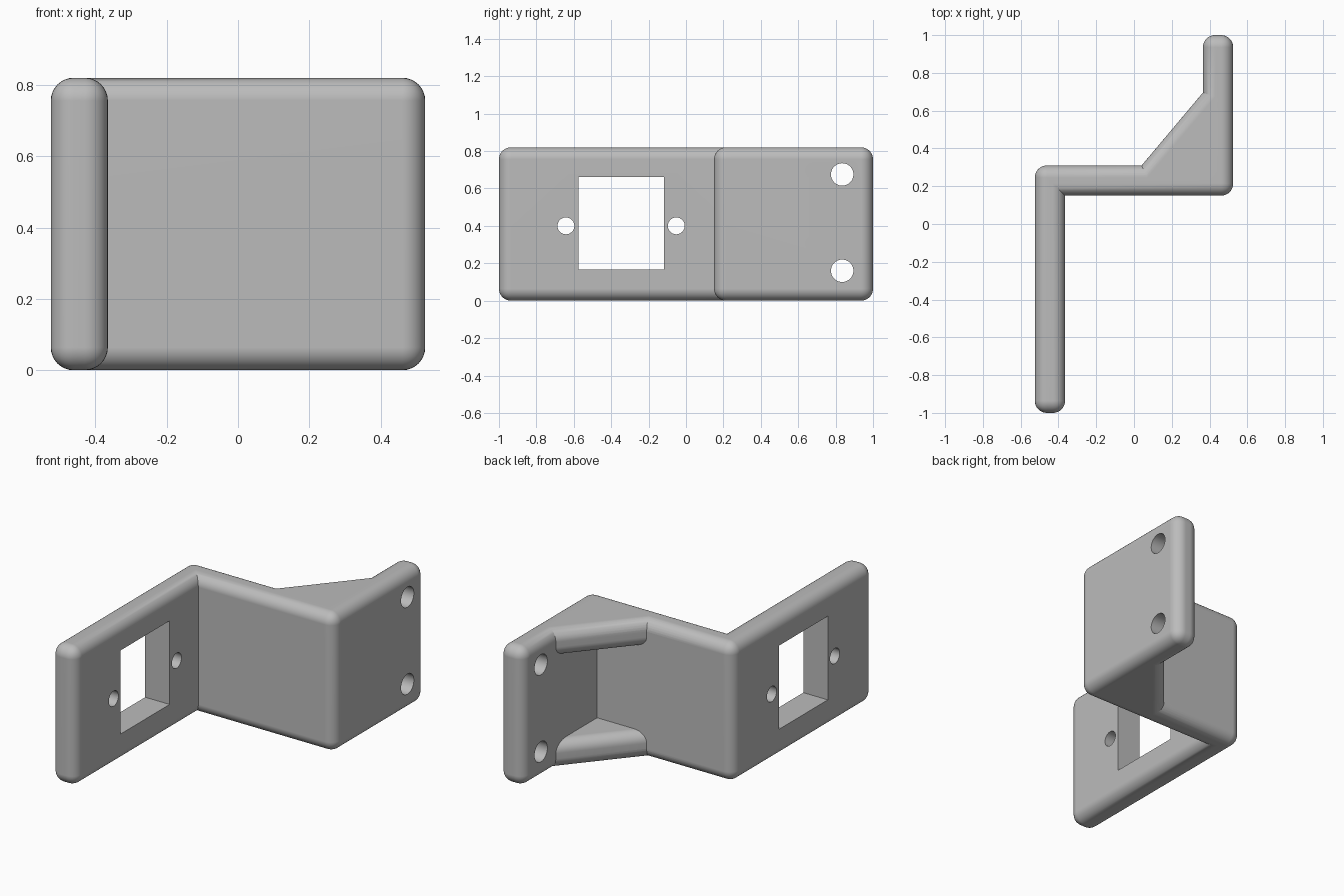
import bpy, bmesh, math
from mathutils import Matrix, Vector

cube = bpy.data.objects.get("Cube")
if cube:
    bpy.data.objects.remove(cube, do_unlink=True)

HEIGHT, WALL, ROUND = 0.82, 0.16, 0.064

grey = bpy.data.materials.new("plain grey")
grey.use_nodes = True
COLOUR = (0.5, 0.5, 0.5, 1)
grey.diffuse_color = COLOUR
grey.node_tree.nodes["Principled BSDF"].inputs["Base Color"].default_value = COLOUR


def make_object(name, bm):
    bmesh.ops.recalc_face_normals(bm, faces=bm.faces[:])
    mesh = bpy.data.meshes.new(name)
    bm.to_mesh(mesh)
    bm.free()
    mesh.materials.append(grey)
    obj = bpy.data.objects.new(name, mesh)
    bpy.context.collection.objects.link(obj)
    return obj


def prism(name, outline, z0, z1, rounded):
    """Extrude a plan outline and round the edges picked by a rule."""
    bm = bmesh.new()
    base = bm.faces.new([bm.verts.new((x, y, z0)) for x, y in outline])
    top = bmesh.ops.extrude_face_region(bm, geom=[base])["geom"]
    bmesh.ops.translate(bm, vec=(0, 0, z1 - z0),
                        verts=[g for g in top if isinstance(g, bmesh.types.BMVert)])
    bmesh.ops.recalc_face_normals(bm, faces=bm.faces[:])
    bmesh.ops.bevel(bm, geom=[e for e in bm.edges if rounded(e)], offset=ROUND,
                    segments=8, profile=0.5, affect='EDGES', clamp_overlap=False)
    return make_object(name, bm)


def is_diagonal(edge):
    d = edge.verts[1].co - edge.verts[0].co
    return abs(d.x) > 0.01 and abs(d.y) > 0.01 and abs(d.z) < 0.01


def boolean(target, tool, operation):
    mod = target.modifiers.new(tool.name, 'BOOLEAN')
    mod.object, mod.operation, mod.solver = tool, operation, 'EXACT'
    tool.hide_render = True


# Stepped plate: arm, crosspiece and mounting flange
outline = [(-0.525, -1), (-0.365, -1), (-0.365, 0.15), (0.525, 0.15),
           (0.525, 1), (0.365, 1), (0.365, 0.31), (-0.525, 0.31)]
bracket = prism("bracket", outline, 0, HEIGHT, lambda e: e.is_convex)

# Rounded corner gussets, top and bottom
tools = []
corner = [(-0.027, 0.23), (0.44, 0.23), (0.44, 0.785)]
for name, z in (("lower_gusset", 0), ("upper_gusset", HEIGHT - WALL)):
    gusset = prism(name, corner, z, z + WALL, is_diagonal)
    boolean(bracket, gusset, 'UNION')
    tools.append(gusset)

# Rectangular window through the arm
bm = bmesh.new()
bmesh.ops.create_cube(bm, size=1, matrix=Matrix.Translation((-0.445, -0.347, 0.413))
                      @ Matrix.Diagonal((0.4, 0.458, 0.495, 1)))
tools.append(make_object("window_cutter", bm))
boolean(bracket, tools[-1], 'DIFFERENCE')

# Screw holes through arm and flange
for x, y, z, radius in ((-0.445, -0.642, 0.4, 0.045), (-0.445, -0.052, 0.4, 0.045),
                        (0.445, 0.835, 0.675, 0.06), (0.445, 0.835, 0.16, 0.06)):
    bm = bmesh.new()
    bmesh.ops.create_cone(bm, cap_ends=True, segments=48, radius1=radius,
                          radius2=radius, depth=0.4,
                          matrix=Matrix.Translation((x, y, z))
                          @ Matrix.Rotation(math.pi / 2, 4, 'Y'))
    tools.append(make_object("hole_cutter", bm))
    boolean(bracket, tools[-1], 'DIFFERENCE')

# Bake the joined shape and drop the helpers
bpy.context.view_layer.update()
graph = bpy.context.evaluated_depsgraph_get()
joined = bpy.data.meshes.new_from_object(bracket.evaluated_get(graph))
bracket.modifiers.clear()
bracket.data = joined
for tool in tools:
    bpy.data.objects.remove(tool, do_unlink=True)

# Smooth rounded edges, crisp joints
bpy.ops.object.select_all(action='DESELECT')
bracket.select_set(True)
bpy.context.view_layer.objects.active = bracket
bpy.ops.object.shade_smooth_by_angle(angle=math.radians(30))
weighted = bracket.modifiers.new("weighted normals", 'WEIGHTED_NORMAL')
weighted.keep_sharp = True
